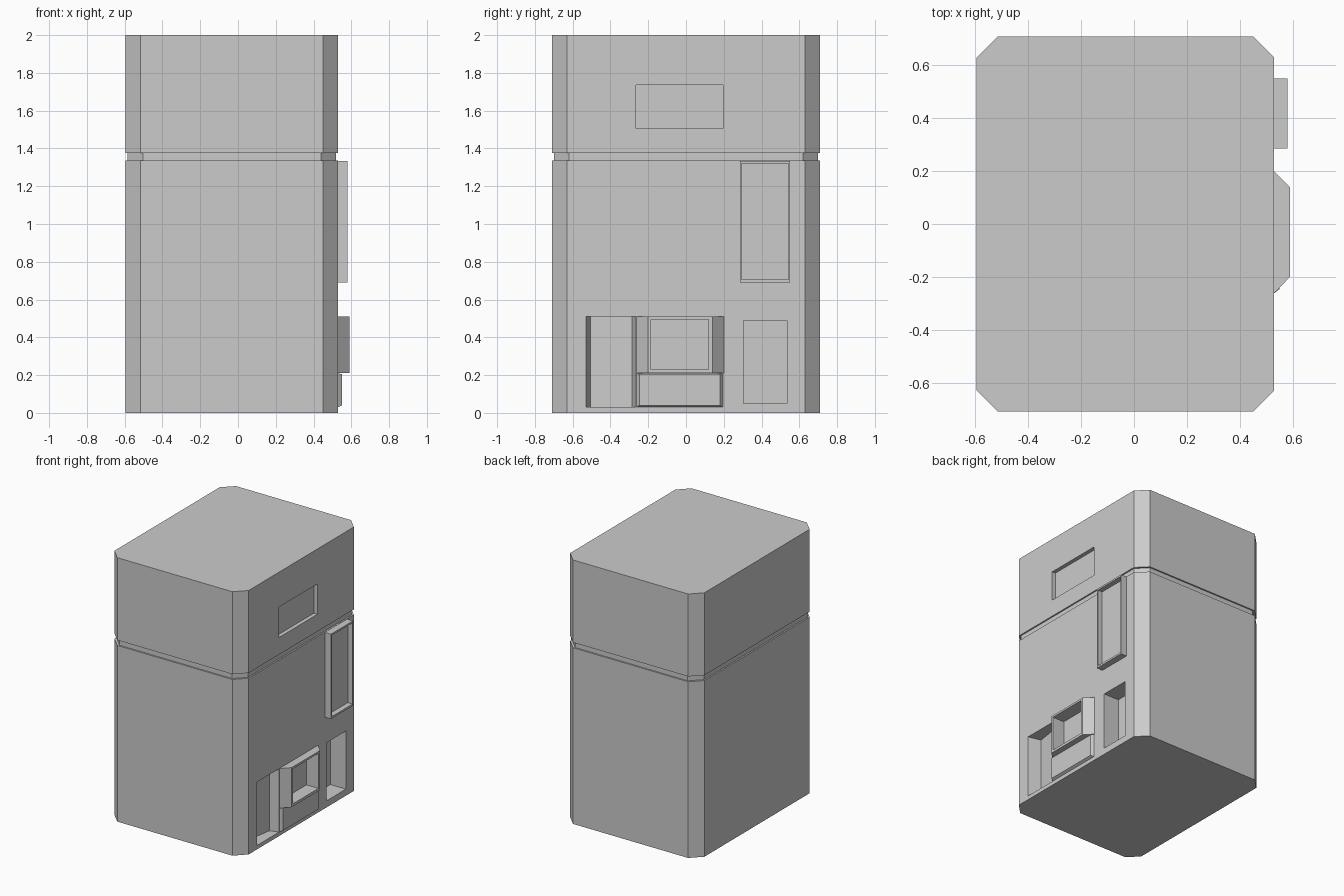
import bpy, bmesh

if "Cube" in bpy.data.objects:
    bpy.data.objects.remove(bpy.data.objects["Cube"])


def loft(name, rings):
    """Skin a stack of equal-length closed rings and cap both ends."""
    bm = bmesh.new()
    loops = [[bm.verts.new(p) for p in ring] for ring in rings]
    n = len(loops[0])
    for a, b in zip(loops, loops[1:]):
        for i in range(n):
            j = (i + 1) % n
            bm.faces.new((a[i], a[j], b[j], b[i]))
    bm.faces.new(loops[0][::-1])
    bm.faces.new(loops[-1])
    bmesh.ops.recalc_face_normals(bm, faces=bm.faces)
    mesh = bpy.data.meshes.new(name)
    bm.to_mesh(mesh)
    bm.free()
    ob = bpy.data.objects.new(name, mesh)
    bpy.context.collection.objects.link(ob)
    return ob


def prism(name, outline, z0, z1):
    return loft(name, [[(x, y, z) for x, y in outline] for z in (z0, z1)])


def box(name, x0, x1, y0, y1, z0, z1):
    return prism(name, [(x0, y0), (x1, y0), (x1, y1), (x0, y1)], z0, z1)


def cut(target, cutter):
    """Subtract the cutter from the target, then hide the cutter."""
    cutter.hide_render = True
    mod = target.modifiers.new("cut", 'BOOLEAN')
    mod.operation = 'DIFFERENCE'
    mod.solver = 'EXACT'
    mod.object = cutter
    bpy.context.view_layer.objects.active = target
    bpy.ops.object.modifier_apply(modifier=mod.name)


def octagon(z, inset):
    x0, x1, y, c = -0.595 + inset, 0.53 - inset, 0.71 - inset, 0.08
    return [(x0 + c, -y, z), (x1 - c, -y, z), (x1, -y + c, z), (x1, y - c, z),
            (x1 - c, y, z), (x0 + c, y, z), (x0, y - c, z), (x0, -y + c, z)]


# Cabinet with chamfered corners and a groove around it
levels = [(0, 0), (1.335, 0), (1.335, 0.011), (1.375, 0.011), (1.375, 0), (2, 0)]
body = loft("cabinet_body", [octagon(z, inset) for z, inset in levels])

# Display panel, side niche and angled bay sunk into the right side
cutters = [
    box("display_cutter", 0.50, 0.7, -0.265, 0.195, 1.505, 1.735),
    box("niche_cutter", 0.40, 0.7, 0.305, 0.535, 0.05, 0.49),
    prism("bay_cutter", [(0.7, -0.53), (0.53, -0.53), (0.43, -0.505),
                         (0.463, -0.285), (0.53, -0.265), (0.7, -0.265)], 0.03, 0.51),
]
for c in cutters:
    cut(body, c)

# Tall framed panel
frame = box("panel_frame", 0.52, 0.58, 0.285, 0.55, 0.69, 1.333)
frame_cutter = box("frame_cutter", 0.54, 0.7, 0.295, 0.543, 0.705, 1.32)
cut(frame, frame_cutter)
cutters.append(frame_cutter)

# Bevelled hatch with a deep opening that continues into the cabinet
hatch = prism("hatch", [(0.525, -0.262), (0.53, -0.262), (0.59, -0.2),
                        (0.59, 0.14), (0.53, 0.2), (0.525, 0.2)], 0.21, 0.51)
hatch_cutter = box("hatch_cutter", 0.49, 0.7, -0.185, 0.12, 0.23, 0.495)
cut(hatch, hatch_cutter)
cut(body, hatch_cutter)
cutters.append(hatch_cutter)


# Low tray panel below the hatch, tapering outwards
def side_ring(x, y0, y1, z0, z1):
    return [(x, y0, z0), (x, y1, z0), (x, y1, z1), (x, y0, z1)]


loft("lower_tray", [side_ring(0.52, -0.262, 0.195, 0.03, 0.21),
                    side_ring(0.53, -0.262, 0.195, 0.03, 0.21),
                    side_ring(0.55, -0.247, 0.18, 0.04, 0.205)])

for c in cutters:
    bpy.data.objects.remove(c)
